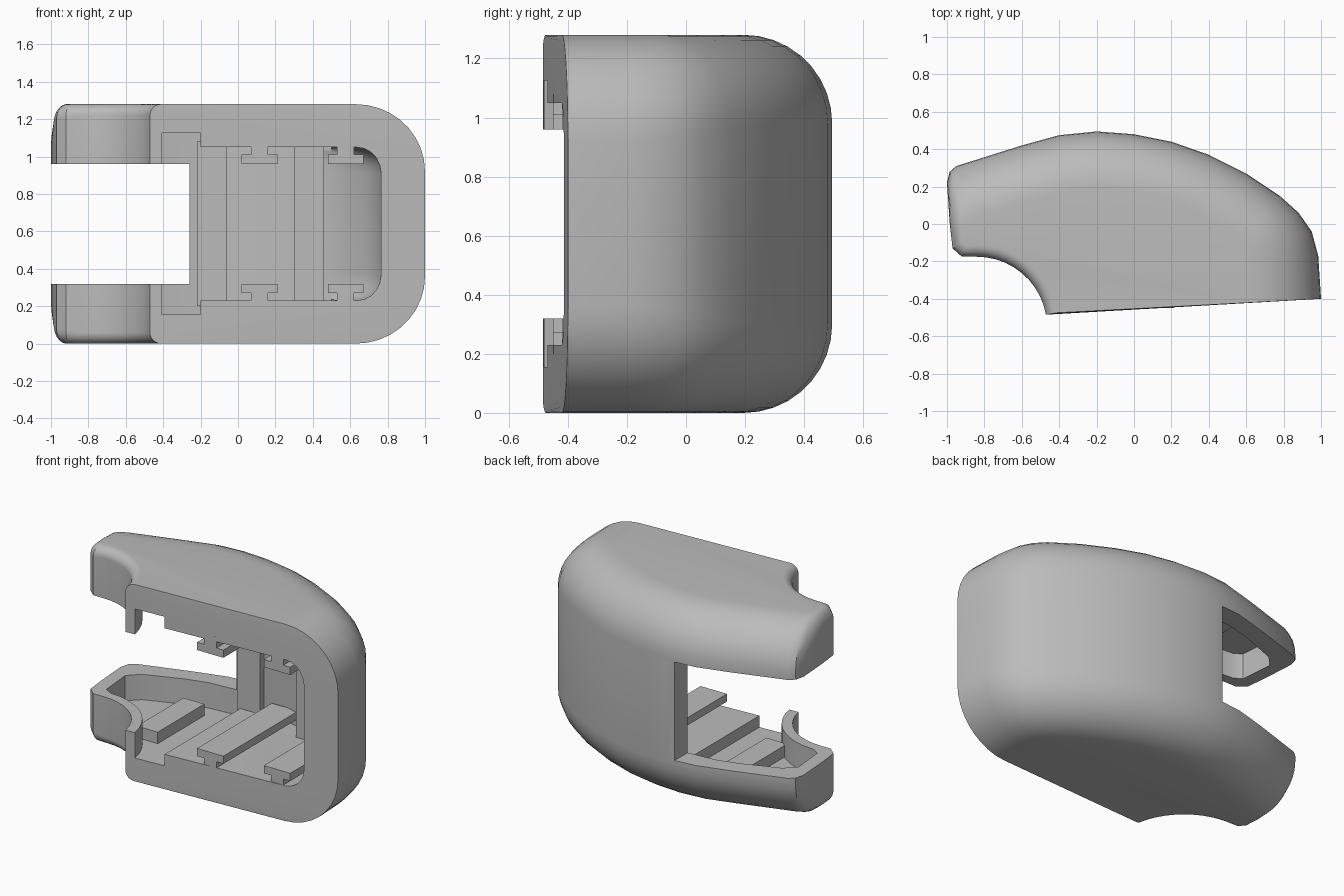
import bpy, bmesh, math

if "Cube" in bpy.data.objects:
    bpy.data.objects.remove(bpy.data.objects["Cube"], do_unlink=True)

H = 1.28
NOTCH = (-0.84, -0.55)

mat = bpy.data.materials.new("plain grey")
mat.use_nodes = True
GREY = (0.5, 0.5, 0.5, 1)
mat.diffuse_color = GREY
mat.node_tree.nodes["Principled BSDF"].inputs["Base Color"].default_value = GREY


def finish(name, bm):
    bmesh.ops.recalc_face_normals(bm, faces=bm.faces)
    mesh = bpy.data.meshes.new(name)
    bm.to_mesh(mesh)
    bm.free()
    mesh.materials.append(mat)
    ob = bpy.data.objects.new(name, mesh)
    bpy.context.collection.objects.link(ob)
    return ob


def loft(name, rings):
    bm = bmesh.new()
    loops = [[bm.verts.new(p) for p in ring] for ring in rings]
    n = len(loops[0])
    for a, b in zip(loops, loops[1:]):
        for i in range(n):
            j = (i + 1) % n
            bm.faces.new((a[i], a[j], b[j], b[i]))
    bm.faces.new(loops[0][::-1])
    bm.faces.new(loops[-1])
    return finish(name, bm)


def prism(name, outline, z0, z1):
    return loft(name, [[(x, y, z) for x, y in outline] for z in (z0, z1)])


def box(name, x0, x1, y0, y1, z0, z1):
    return prism(name, [(x0, y0), (x1, y0), (x1, y1), (x0, y1)], z0, z1)


def arc(radius, start, end, steps):
    angles = [math.radians(start + (end - start) * k / steps) for k in range(steps + 1)]
    return [(NOTCH[0] + radius * math.cos(a), NOTCH[1] + radius * math.sin(a)) for a in angles]


def cut(target, cutter):
    cutter.hide_render = True
    mod = target.modifiers.new("cut", "BOOLEAN")
    mod.operation = "DIFFERENCE"
    mod.solver = "EXACT"
    mod.object = cutter
    bpy.context.view_layer.objects.active = target
    bpy.ops.object.modifier_apply(modifier=mod.name)
    bpy.data.objects.remove(cutter, do_unlink=True)


# Outline: widest point, matching point on the flat cap, rounding height
outline = [
    (1, -.40, .63, -.42, .36), (.985, -.17, .63, -.22, .36), (.95, -.04, .625, -.15, .35),
    (.88, .06, .615, -.11, .33), (.78, .15, .59, -.08, .31), (.6, .27, .45, .01, .3),
    (.4, .37, .28, .095, .3), (.2, .44, .12, .155, .3), (0, .48, -.04, .185, .3),
    (-.2, .495, -.2, .195, .3), (-.4, .475, -.34, .185, .3), (-.6, .42, -.51, .135, .3),
    (-.95, .31, -.86, .03, .3), (-.985, .28, -.9, .01, .28), (-1, .22, -.92, -.01, .24),
    (-.985, 0, -.915, -.05, .1), (-.97, -.13, -.91, -.09, .08), (-.92, -.175, -.895, -.115, .07),
]
for (x, y), (u, v) in zip(arc(.375, 90, 10, 10), arc(.435, 90, 10, 10)):
    outline.append((x, y, u, v, .06))

# Outer shell with rounded top and bottom rims
rings = []
for k in range(10):
    a = math.radians(10 * k)
    s, c = math.sin(a), math.cos(a)
    rings.append([(u + (x - u) * s, v + (y - v) * s, r * (1 - c)) for x, y, u, v, r in outline])
rings += [[(x, y, H - z) for x, y, z in ring] for ring in reversed(rings)]
shell = loft("shell", rings)

# Deep pocket inside the two arms, opening at the front slot
pocket = [(-.2, -.7), (-.2, .36), (-.45, .34), (-.6, .3), (-.84, .21), (-.91, .14), (-.89, -.08)]
pocket += arc(.44, 90, 0, 10) + [(-.4, -.7)]
cut(shell, prism("pocket_cutter", pocket, .155, H - .155))

# Main chamber with rounded right corners, built in stacked rings
chamber = [(-.21, -.7), (.77, -.7), (.76, -.12), (.67, .05), (.5, .18), (.3, .27),
           (.1, .33), (-.21, .37)]
rings = []
for k in range(6):
    a = math.radians(18 * k)
    z, inset = .23 + .14 * (1 - math.cos(a)), .13 * (1 - math.sin(a))
    rings.append([(x - inset if x > .6 else x, y, z) for x, y in chamber])
rings += [[(x, y, H - z) for x, y, z in ring] for ring in reversed(rings)]
cut(shell, loft("chamber_cutter", rings))

# Opening that splits the left end into two arms
cut(shell, box("opening_cutter", -1.3, -.26, -1, 1, .32, H - .32))

bpy.ops.object.select_all(action="DESELECT")
shell.select_set(True)
bpy.context.view_layer.objects.active = shell
bpy.ops.object.shade_smooth_by_angle(angle=math.radians(32))

# Upright ribs on the back wall
box("rib_left", -.22, -.06, .31, .4, .2, H - .2)
box("rib_right", .3, .46, .17, .25, .2, H - .2)


def level(name, x0, x1, y0, y1, z0, z1):
    box(name + "_lower", x0, x1, y0, y1, z0, z1)
    box(name + "_upper", x0, x1, y0, y1, H - z1, H - z0)


# T-shaped rails on floor and ceiling, and a low rib in each arm
for i, (x, front, back) in enumerate([(.02, -.45, .32), (.48, -.42, .12)]):
    level(f"rail_neck_{i}", x + .05, x + .14, front, back, .2, .27)
    level(f"rail_cap_{i}", x, x + .19, front, back, .27, .32)
level("arm_rib", -.56, -.41, -.24, .24, .14, .23)
